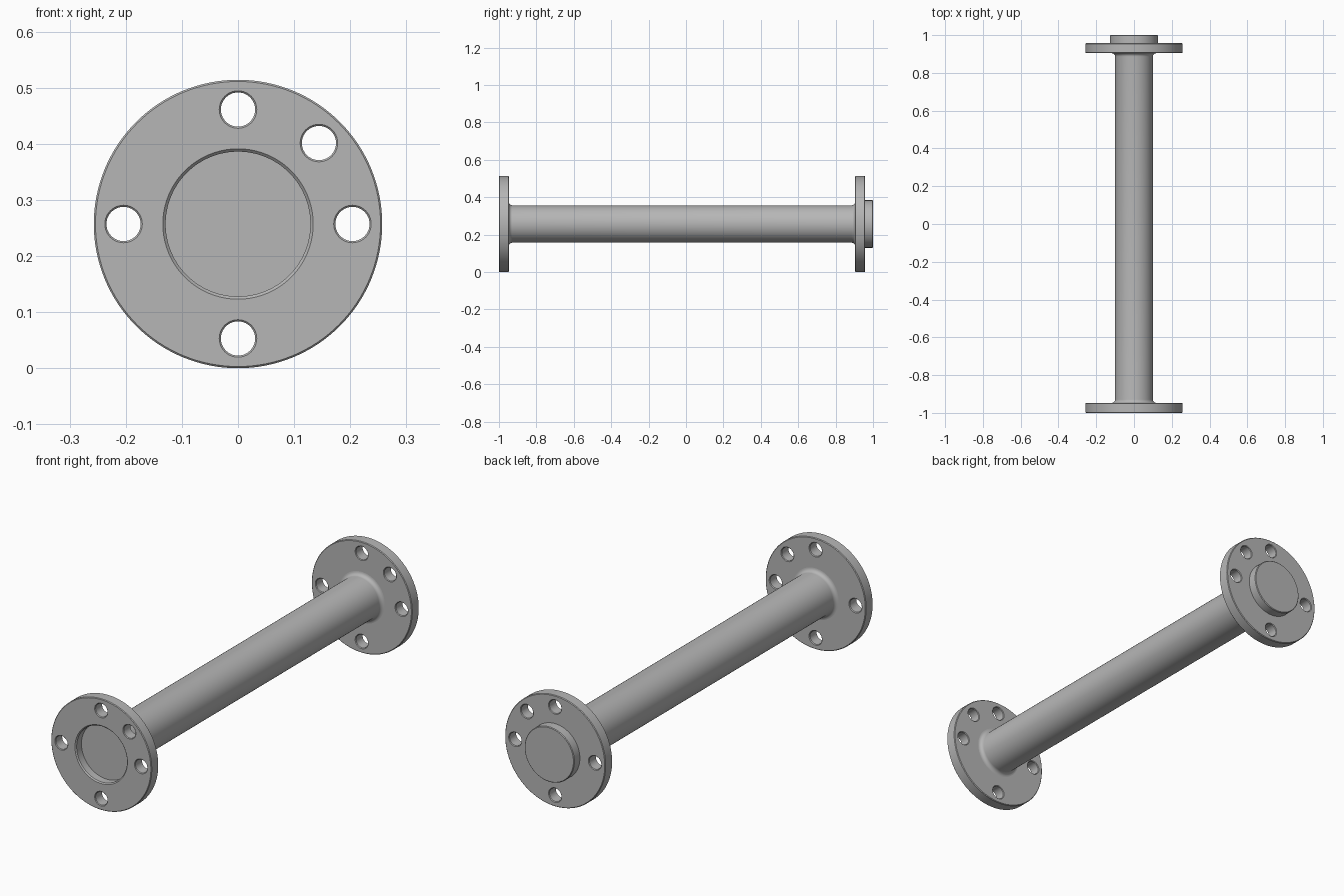
import bpy, bmesh
from math import pi, sin, cos, radians
from mathutils import Matrix, Vector

cube = bpy.data.objects.get("Cube")
if cube:
    bpy.data.objects.remove(cube, do_unlink=True)

R = 0.257          # flange radius, also the height of the axis
SHAFT_R = 0.1
BEVEL = 0.003
FILLET = 0.018
THICK = 0.053
FRONT, REAR = -1.0, 0.904
HOLE_ANGLES = (0, 45, 90, 180, 270)
HOLE_RING, HOLE_R = 0.204, 0.0305

steel = bpy.data.materials.new("grey steel")
steel.use_nodes = True
steel.diffuse_color = (0.47, 0.47, 0.47, 1)
steel.node_tree.nodes["Principled BSDF"].inputs["Base Color"].default_value = steel.diffuse_color


def lathe(bm, profile, segments, offset=(0, 0, 0)):
    """Revolve (radius, y) points about the y axis, then move the result."""
    verts = [bm.verts.new((r, y, 0)) for r, y in profile]
    edges = [bm.edges.new(pair) for pair in zip(verts, verts[1:])]
    ret = bmesh.ops.spin(bm, geom=verts + edges, cent=(0, 0, 0), axis=(0, 1, 0),
                         angle=2 * pi, steps=segments, use_merge=True)
    new = [v for v in bm.verts if v.tag is False]
    bmesh.ops.translate(bm, verts=new, vec=Vector(offset))
    for v in new:
        v.tag = True


def make_object(name, bm):
    bmesh.ops.remove_doubles(bm, verts=bm.verts[:], dist=1e-5)
    bmesh.ops.recalc_face_normals(bm, faces=bm.faces[:])
    mesh = bpy.data.meshes.new(name)
    bm.to_mesh(mesh)
    bm.free()
    mesh.materials.append(steel)
    obj = bpy.data.objects.new(name, mesh)
    bpy.context.collection.objects.link(obj)
    obj.location.z = R
    return obj


def smooth(obj):
    bpy.ops.object.select_all(action="DESELECT")
    obj.select_set(True)
    bpy.context.view_layer.objects.active = obj
    bpy.ops.object.shade_smooth_by_angle(angle=radians(30))


def drill(flange, y0):
    """Cut the chamfered bolt holes through a flange that starts at y0."""
    y1, over = y0 + THICK, 0.01
    wide = HOLE_R + BEVEL + over
    profile = [(0, y0 - over), (wide, y0 - over), (HOLE_R, y0 + BEVEL),
               (HOLE_R, y1 - BEVEL), (wide, y1 + over), (0, y1 + over)]
    bm = bmesh.new()
    for a in HOLE_ANGLES:
        t = radians(a)
        lathe(bm, profile, 40, (HOLE_RING * cos(t), 0, HOLE_RING * sin(t)))
    cutter = make_object("hole_cutter", bm)
    cutter.hide_render = True
    mod = flange.modifiers.new("bolt holes", "BOOLEAN")
    mod.operation, mod.solver, mod.object = "DIFFERENCE", "EXACT", cutter
    bpy.context.view_layer.update()
    graph = bpy.context.evaluated_depsgraph_get()
    cut_mesh = bpy.data.meshes.new_from_object(flange.evaluated_get(graph))
    flange.modifiers.clear()
    flange.data = cut_mesh
    bpy.data.objects.remove(cutter, do_unlink=True)


def flange(name, y0, front_part, back_part):
    """Round plate with bevelled rim; the parts describe its two faces."""
    y1 = y0 + THICK
    rim = [(R - BEVEL, y0), (R, y0 + BEVEL), (R, y1 - BEVEL), (R - BEVEL, y1)]
    bm = bmesh.new()
    lathe(bm, front_part + rim + back_part, 128)
    obj = make_object(name, bm)
    drill(obj, y0)
    smooth(obj)


# Front flange with a round recess in its face
recess_r, floor = 0.129, FRONT + 0.04
flange("front_flange", FRONT,
       [(0, floor), (recess_r, floor), (recess_r, FRONT + 0.005), (recess_r + 0.005, FRONT)],
       [(0, FRONT + THICK)])

# Rear flange with a round locating boss
boss_r = 0.127
flange("rear_flange", REAR, [(0, REAR)],
       [(boss_r, REAR + THICK), (boss_r, 1 - BEVEL), (boss_r - BEVEL, 1), (0, 1)])

# Shaft, flaring into both flanges with a fillet
a, b = FRONT + THICK, REAR
arc = [(SHAFT_R + FILLET * (1 - sin(t)), FILLET * (1 - cos(t)))
       for t in (i * pi / 12 for i in range(7))]
bm = bmesh.new()
lathe(bm, [(r, a + d) for r, d in arc] + [(r, b - d) for r, d in reversed(arc)], 128)
smooth(make_object("shaft", bm))
